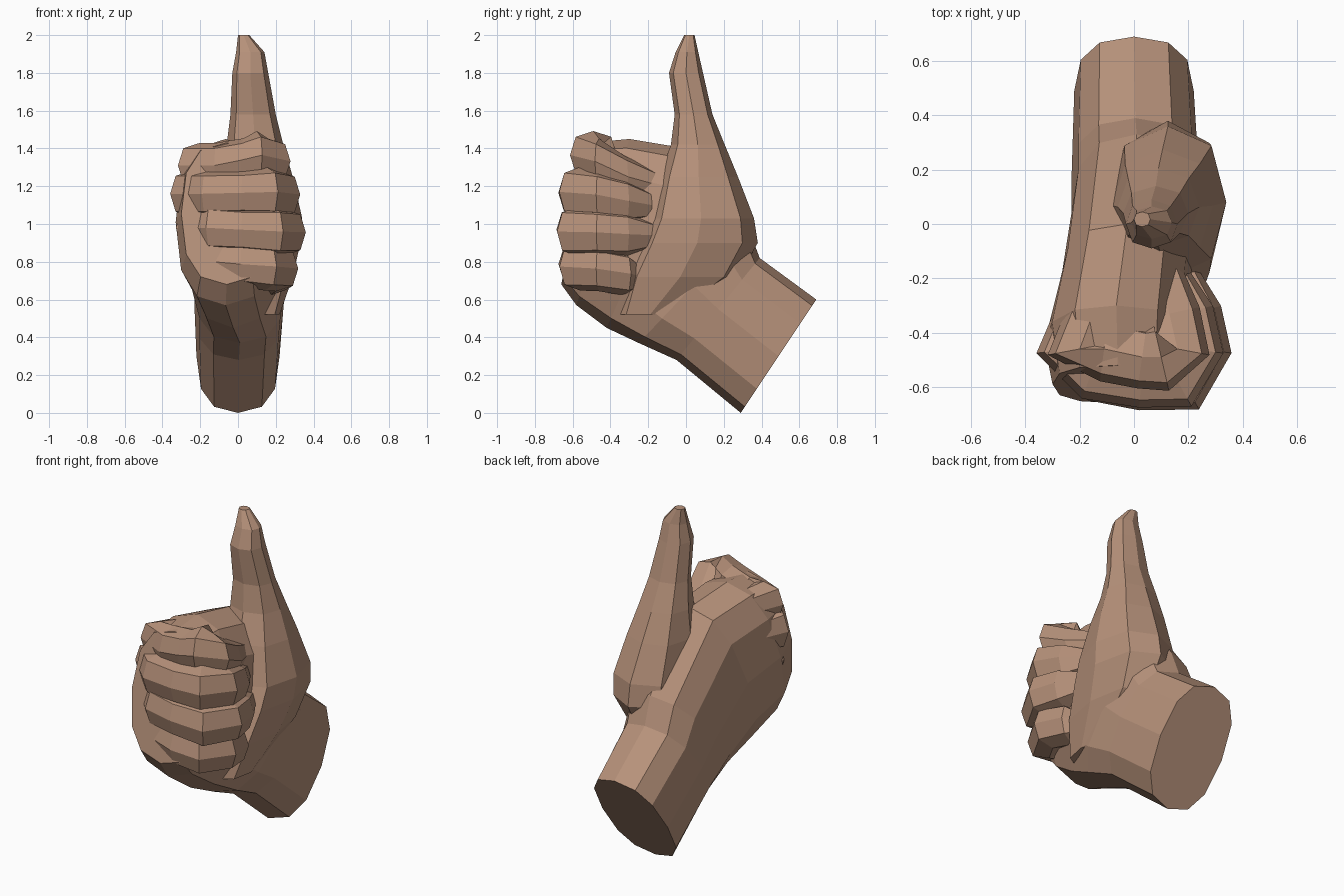
import bpy, bmesh, math
from mathutils import Vector

if "Cube" in bpy.data.objects:
    bpy.data.objects.remove(bpy.data.objects["Cube"])

skin = bpy.data.materials.new("warm brown skin")
skin.diffuse_color = (0.47, 0.285, 0.195, 1)
skin.use_nodes = True
skin.node_tree.nodes["Principled BSDF"].inputs["Base Color"].default_value = skin.diffuse_color


def loft(name, rings):
    """Skin a list of equal-length vertex rings and cap both ends."""
    bm = bmesh.new()
    rows = [[bm.verts.new(p) for p in r] for r in rings]
    n = len(rows[0])
    for a, b in zip(rows, rows[1:]):
        for i in range(n):
            j = (i + 1) % n
            bm.faces.new((a[i], a[j], b[j], b[i]))
    bm.faces.new(rows[0])
    bm.faces.new(rows[-1])
    bmesh.ops.recalc_face_normals(bm, faces=bm.faces)
    me = bpy.data.meshes.new(name)
    bm.to_mesh(me)
    bm.free()
    me.materials.append(skin)
    ob = bpy.data.objects.new(name, me)
    bpy.context.collection.objects.link(ob)


def oval(c, u, v, n, power=1.0, phase=0.0):
    """Ring round c with half axes u and v; power below 1 is boxier."""
    pts = []
    for i in range(n):
        a = 2 * math.pi * i / n + phase
        co, si = math.cos(a), math.sin(a)
        pts.append(c + u * math.copysign(abs(co) ** power, co)
                   + v * math.copysign(abs(si) ** power, si))
    return pts


# wrist and palm: lower edge (y, z), upper edge (y, z), x range
body = [((0.29, 0.00), (0.69, 0.60), -0.22, 0.22),
        ((-0.05, 0.28), (0.39, 0.82), -0.23, 0.24),
        ((-0.25, 0.37), (0.33, 0.98), -0.23, 0.25),
        ((-0.42, 0.45), (0.00, 1.40), -0.27, 0.22),
        ((-0.58, 0.57), (-0.30, 1.45), -0.33, 0.20),
        ((-0.66, 0.68), (-0.52, 1.43), -0.30, 0.18)]
rings = []
for (ay, az), (by, bz), x0, x1 in body:
    a, b = Vector((0, ay, az)), Vector((0, by, bz))
    c = (a + b) / 2 + Vector(((x0 + x1) / 2, 0, 0))
    rings.append(oval(c, Vector(((x1 - x0) / 2, 0, 0)), (b - a) / 2, 12, 0.8))
loft("wrist_and_palm", rings)

# thumb with its fleshy base: z, x range, y range
thumb = [(0.52, 0.02, 0.22, -0.36, -0.02),
         (0.72, -0.04, 0.29, -0.34, 0.28),
         (0.90, -0.08, 0.33, -0.26, 0.38),
         (1.03, -0.09, 0.34, -0.20, 0.36),
         (1.25, -0.08, 0.29, -0.14, 0.275),
         (1.42, -0.06, 0.24, -0.08, 0.205),
         (1.58, -0.04, 0.20, -0.06, 0.14),
         (1.80, -0.03, 0.16, -0.09, 0.09),
         (1.91, -0.01, 0.14, -0.055, 0.065),
         (2.00, 0.00, 0.06, -0.01, 0.045)]
loft("thumb", [oval(Vector(((x0 + x1) / 2, (y0 + y1) / 2, z)),
                    Vector(((x1 - x0) / 2, 0, 0)), Vector((0, (y1 - y0) / 2, 0)),
                    8, 0.85) for z, x0, x1, y0, y1 in thumb])


# curled fingers wrapping from the back of the hand round the front
def finger(name, zs, h, front, x0, x1, tip):
    t = 0.12
    path = [(x0 + t + 0.06, -0.30), (x0 + t, -0.46), (x0 + t + 0.09, front + t + 0.03),
            (0.03, front + t), (x1 - t - 0.06, front + t), (x1 - t, -0.46),
            (x1 - t - 0.03, -0.33), (x1 - t - 0.07, tip)]
    z0, z1, z2 = zs
    heights = [z0, z0, z0, (z0 + z1) / 2, z1, z1 * 0.8 + z2 * 0.2,
               z1 * 0.3 + z2 * 0.7, z2]
    pts = [Vector((x, y, z)) for (x, y), z in zip(path, heights)]
    rows = []
    for i, p in enumerate(pts):
        d = pts[min(i + 1, 7)] - pts[max(i - 1, 0)]
        out = Vector((d.y, -d.x, 0)).normalized()
        s = (0.8, 1, 1, 0.97, 1.06, 1, 0.95, 0.6)[i]
        rows.append(oval(p, out * t * s, Vector((0, 0, h * s)), 8, 0.8))
    loft(name, rows)


finger("index_finger", (1.31, 1.365, 1.20), 0.12, -0.61, -0.32, 0.28, -0.14)
finger("middle_finger", (1.16, 1.17, 1.10), 0.125, -0.68, -0.36, 0.33, -0.20)
finger("ring_finger", (0.98, 0.96, 0.94), 0.125, -0.69, -0.33, 0.36, -0.19)
finger("little_finger", (0.80, 0.775, 0.72), 0.12, -0.68, -0.28, 0.32, -0.27)
